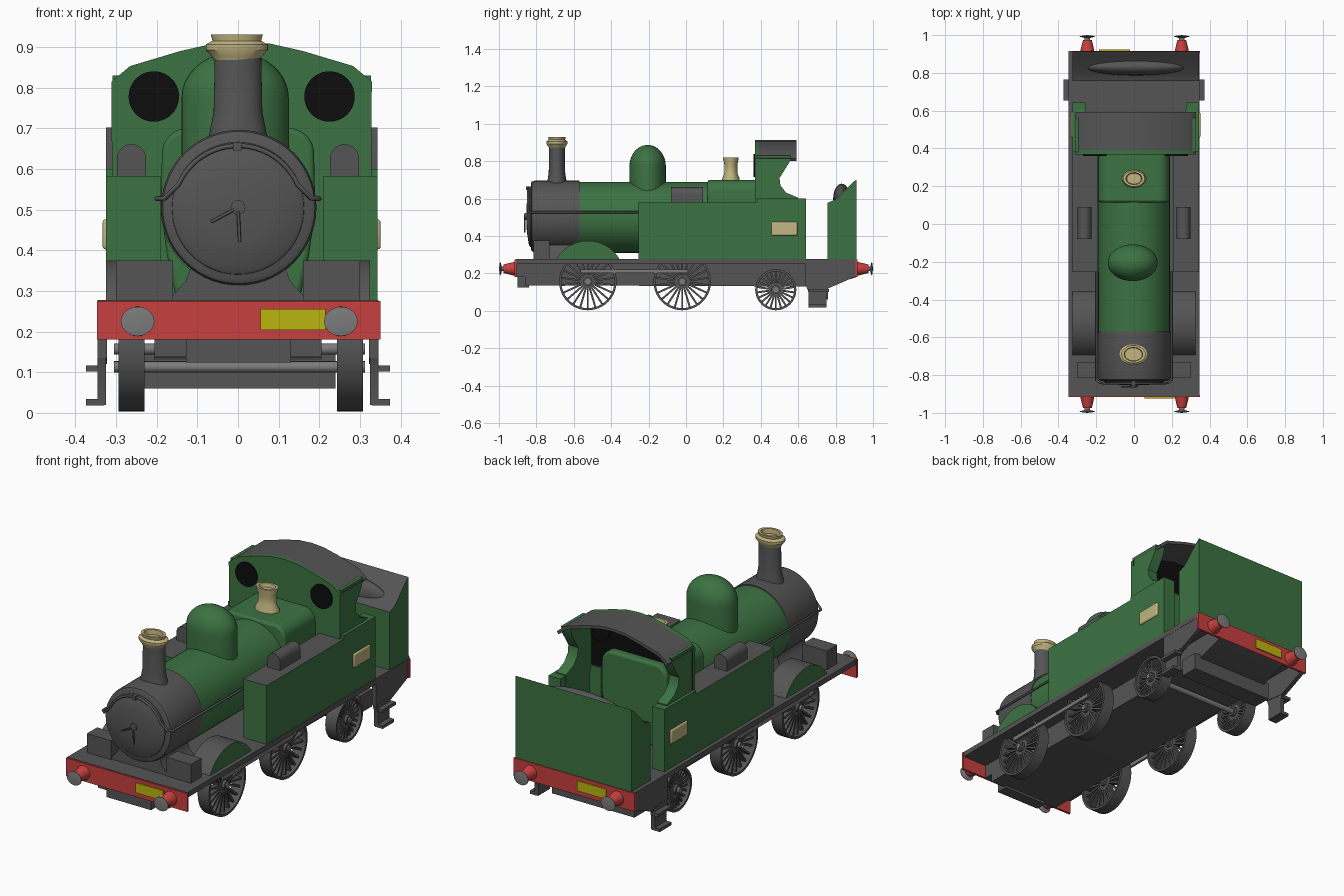
import bpy, bmesh
from math import sin, cos, pi, radians
from mathutils import Matrix

cube = bpy.data.objects.get("Cube")
if cube:
    bpy.data.objects.remove(cube)


def material(name, r, g, b):
    m = bpy.data.materials.new(name)
    m.use_nodes = True
    m.diffuse_color = (r, g, b, 1)
    m.node_tree.nodes["Principled BSDF"].inputs["Base Color"].default_value = (r, g, b, 1)
    return m


GREEN = material("green paint", 0.045, 0.17, 0.055)
GREY = material("dark grey", 0.09, 0.09, 0.09)
STEEL = material("steel", 0.2, 0.2, 0.2)
RED = material("red", 0.57, 0.05, 0.05)
BRASS = material("pale brass", 0.54, 0.46, 0.22)
YELLOW = material("yellow", 0.5, 0.46, 0.005)
BLACK = material("black", 0.004, 0.004, 0.004)
CX = 0.009  # sideways shift of the cab and tanks


def finish(name, bm, mat, second=None, rule=None, bevel=0):
    bmesh.ops.recalc_face_normals(bm, faces=bm.faces)
    mesh = bpy.data.meshes.new(name)
    mesh.materials.append(mat)
    if second:
        mesh.materials.append(second)
        for f in bm.faces:
            f.material_index = int(rule(f))
    bm.to_mesh(mesh)
    bm.free()
    ob = bpy.data.objects.new(name, mesh)
    bpy.context.collection.objects.link(ob)
    bpy.ops.object.select_all(action='DESELECT')
    ob.select_set(True)
    bpy.context.view_layer.objects.active = ob
    bpy.ops.object.shade_smooth_by_angle(angle=radians(35))
    if bevel:
        mod = ob.modifiers.new("soft edges", 'BEVEL')
        mod.width, mod.segments = bevel, 3
    return ob


def prism(name, pts, axis, a, b, mat, **kw):
    """Extrude a (y,z) profile along x, or an (x,z) profile along y."""
    bm = bmesh.new()
    put = (lambda p, d: (d, p[0], p[1])) if axis == 'x' else (lambda p, d: (p[0], d, p[1]))
    ends = [[bm.verts.new(put(p, d)) for p in pts] for d in (a, b)]
    for e in ends:
        bm.faces.new(e)
    for i in range(len(pts)):
        j = (i + 1) % len(pts)
        bm.faces.new((ends[0][i], ends[0][j], ends[1][j], ends[1][i]))
    return finish(name, bm, mat, **kw)


def box(name, x, y, z, mat, **kw):
    return prism(name, [(y[0], z[0]), (y[1], z[0]), (y[1], z[1]), (y[0], z[1])], 'x', x[0], x[1], mat, **kw)


def lathe(name, profile, loc, mat, rot=None, scale=(1, 1, 1), steps=40, **kw):
    """Turn a (radius, height) profile about z, then scale, rotate and place it."""
    bm = bmesh.new()
    vs = [bm.verts.new((r, 0, h)) for r, h in profile]
    es = [bm.edges.new(p) for p in zip(vs, vs[1:])]
    bmesh.ops.spin(bm, geom=vs + es, cent=(0, 0, 0), axis=(0, 0, 1), angle=2 * pi, steps=steps)
    bmesh.ops.remove_doubles(bm, verts=bm.verts, dist=1e-5)
    m = Matrix.Translation(loc) @ (rot or Matrix()) @ Matrix.Diagonal((*scale, 1))
    bm.transform(m)
    return finish(name, bm, mat, **kw)


def rod(name, pts, r, mat):
    cu = bpy.data.curves.new(name, 'CURVE')
    cu.dimensions, cu.bevel_depth, cu.bevel_resolution, cu.use_fill_caps = '3D', r, 2, True
    sp = cu.splines.new('POLY')
    sp.points.add(len(pts) - 1)
    for p, c in zip(sp.points, pts):
        p.co = (*c, 1)
    cu.materials.append(mat)
    bpy.context.collection.objects.link(bpy.data.objects.new(name, cu))


def arc(cx, cz, r, a0, a1, n):
    return [(cx + r * cos(radians(a0 + (a1 - a0) * i / n)),
             cz + r * sin(radians(a0 + (a1 - a0) * i / n))) for i in range(n + 1)]


FRONT = Matrix.Rotation(pi / 2, 4, 'X')   # local z points forward (-y)
BACK = Matrix.Rotation(-pi / 2, 4, 'X')
SIDE = Matrix.Rotation(pi / 2, 4, 'Y')    # local z points along +x

# Underframe
box("footplate", (-.346, .346), (-.91, .91), (.25, .277), GREY)
prism("main_frame", [(-.91, .26), (-.91, .18), (-.86, .18), (-.86, .137), (.75, .13), (.91, .18), (.91, .26)],
      'x', -.205, .205, GREY)
box("front_frame_block", (-.128, .13), (-.9, -.84), (.124, .2), GREY)
box("rear_tray", (-.235, .24), (.66, .76), (.06, .15), GREY)

# Buffer beams, buffers and beam plates
for end, s, rot in (("front", -1, FRONT), ("rear", 1, BACK)):
    box(end + "_buffer_beam", (-.347, .35), sorted((s * .905, s * .917)), (.18, .275), RED)
    px = (.055, .215) if s < 0 else (-.185, -.02)
    box(end + "_beam_plate", px, sorted((s * .916, s * .923)), (.204, .256), YELLOW)
    for x in (-.247, .253):
        lathe(end + "_buffer_housing", [(0, 0), (.037, 0), (.034, .015), (.023, .06), (0, .06)],
              (x, s * .915, .225), RED, rot, steps=24)
        lathe(end + "_buffer_head", [(0, .05), (.013, .05), (.013, .07), (.036, .077), (.036, .08), (0, .085)],
              (x, s * .915, .225), STEEL, rot, (1.15, 1, 1), 24)


# Spoked wheels and axles
def wheel(x, y, r):
    bm = bmesh.new()
    ring = [(r - .012, -.032), (r, -.032), (r, .032), (r - .012, .032), (r - .012, -.032)]
    vs = [bm.verts.new((a, 0, h)) for a, h in ring]
    es = [bm.edges.new(p) for p in zip(vs, vs[1:])]
    bmesh.ops.spin(bm, geom=vs + es, cent=(0, 0, 0), axis=(0, 0, 1), angle=2 * pi, steps=40)
    bmesh.ops.remove_doubles(bm, verts=bm.verts, dist=1e-5)
    bmesh.ops.create_cone(bm, cap_ends=True, segments=20, radius1=.024, radius2=.024, depth=.06)
    for i in range(22):
        m = Matrix.Rotation(2 * pi * i / 22, 4, 'Z') @ Matrix.Translation((r / 2, 0, 0)) \
            @ Matrix.Diagonal((r - .015, .01, .03, 1))
        bmesh.ops.create_cube(bm, size=1, matrix=m)
    bm.transform(Matrix.Translation((x, y, r + .003)) @ SIDE)
    finish("wheel", bm, GREY)


for y, r in ((-.525, .154), (-.02, .154), (.48, .11)):
    for x in (-.262, .275):
        wheel(x, y, r)
    lathe("axle", [(0, -.305), (.014, -.305), (.014, .312), (0, .312)], (0, y, r + .003), STEEL, SIDE, steps=16)

# Parts that stand on both sides
for s in (-1, 1):
    def span(a, b, c=0):
        return sorted((c + s * a, c + s * b))

    box("coupling_rod", span(.3, .312), (-.565, .01), (.202, .222), STEEL)

    # Rear valance and footsteps
    prism("rear_valance", [(.64, .26), (.64, .135), (.76, .12), (.91, .185), (.91, .26)],
          'x', *span(.322, .345), GREY)
    prism("step_hanger", [(.64, .14), (.655, .1), (.655, .02), (.75, .02), (.75, .1), (.77, .14)],
          'x', *span(.325, .346), GREY)
    box("upper_step", span(.33, .374), (.655, .765), (.102, .117), GREY)
    box("lower_step", span(.33, .374), (.655, .75), (.018, .034), GREY)

    # Splasher with a green face and grey top
    prism("splasher", arc(-.525, .18, .195, 30, 150, 20), 'x', *span(.2, .325), GREY,
          second=GREEN, rule=lambda f: abs(f.normal.x) > .5)
    box("front_sandbox", span(.16, .3), (-.815, -.73), (.27, .375), GREY)

    # Side tank, filler and cab side
    box("side_tank", span(.2, .334, CX), (-.255, .4), (.27, .582), GREEN,
        second=GREY, rule=lambda f: f.normal.z > .5)
    prism("tank_filler", [(.226, .57)] + arc(.262, .625, .036, 180, 0, 12) + [(.298, .57)]
          if s > 0 else [(-.298, .57)] + arc(-.262, .625, .036, 180, 0, 12) + [(-.226, .57)],
          'y', -.08, .09, GREY)
    box("cab_lower_side", span(.265, .334, CX), (.38, .642), (.27, .6), GREEN)
    prism("cab_upper_side", [(.38, .55), (.6, .55), (.6, .605), (.535, .632), (.505, .67), (.5, .71),
                             (.553, .795), (.56, .83), (.38, .83)],
          'x', *span(.262, .318, CX), GREEN)
    box("number_plate", span(.325, .342, CX), (.456, .595), (.402, .476), BRASS, bevel=.008)
    lathe("cab_window", [(0, 0), (.062, 0), (.062, .035), (0, .035)],
          (CX + s * .216, .396, .778), BLACK, FRONT)

# Smokebox, saddle and door
CZ = .505
lathe("smokebox", [(0, 0), (.191, 0), (.191, .24), (.187, .254), (.176, .26), (0, .26)],
      (.002, -.57, CZ), GREY, FRONT, steps=56)
lathe("smokebox_door", [(.164, 0), (.162, .008), (.15, .015), (.08, .026), (0, .03)],
      (0, -.825, CZ - .002), GREY, FRONT, steps=48)
lathe("door_boss", [(0, 0), (.018, 0), (.018, .014), (0, .016)], (0, -.85, CZ), GREY, FRONT, steps=20)
rod("door_handle_long", [(0, -.862, CZ), (.004, -.862, .42)], .004, GREY)
rod("door_handle_short", [(0, -.862, CZ), (-.066, -.862, .47)], .004, GREY)
box("lamp_bracket", (-.012, .008), (-.855, -.825), (.645, .665), GREY)
saddle = [(.178, .27), (.155, .295), (.128, .325), (.115, .36), (.115, .42)]
prism("smokebox_saddle", saddle + [(-x, z) for x, z in reversed(saddle)], 'y', -.81, -.58, GREY)

# Boiler and firebox
lathe("boiler", [(0, 0), (.19, 0), (.19, .73), (0, .73)], (0, .15, .5), GREEN, FRONT, steps=48)
half = [(.15, .27), (.175, .39), (.19, .5)] + arc(.125, .638, .062, 0, 90, 8)
prism("firebox", half + [(-x, z) for x, z in reversed(half)], 'y', .115, .43, GREEN, bevel=.012)

# Handrail along the boiler and over the door
rail = [(.2, -.25, .527), (.2, -.825, .527), (.18, -.842, .528)]
over = [(x, -.845, z) for x, z in arc(0, .497, .16, 24, 156, 24)]
rod("handrail", rail + over + [(-x, y, z) for x, y, z in reversed(rail)], .006, GREY)

# Chimney, dome and safety valve, wider across than along
WIDE = (1.36, 1, 1)
lathe("chimney", [(.055, .66), (.05, .7), (.044, .74), (.042, .875), (0, .875)], (0, -.69, 0), GREY, scale=WIDE)
lathe("chimney_cap", [(.042, .868), (.045, .876), (.056, .893), (.056, .906), (.044, .915), (.047, .93),
                      (.036, .93), (.034, .905), (0, .905)], (-.003, -.69, 0), BRASS, scale=WIDE)
lathe("dome", [(.097, .6)] + [(.097 * cos(a * pi / 20), .775 + .112 * sin(a * pi / 20)) for a in range(11)],
      (-.007, -.205, 0), GREEN, scale=WIDE)
lathe("safety_valve", [(.047, .69), (.046, .71), (.035, .735), (.034, .78), (.042, .815), (.042, .82),
                       (.032, .82), (.028, .8), (0, .8)], (0, .24, 0), BRASS, scale=WIDE)

# Cab front and curved roof
crown = [(.32, .815), (.274, .853), (.15, .89), (.07, .908)]
roof = [(CX + x, z) for x, z in crown] + [(CX, .913)] + [(CX - x, z) for x, z in reversed(crown)]
prism("cab_front", [(CX + .318, .27)] + roof + [(CX - .318, .27)], 'y', .368, .39, GREEN,
      second=BLACK, rule=lambda f: f.normal.y > .9)
prism("cab_roof", roof + [(CX + (x - CX) * .97, z - .014) for x, z in reversed(roof)], 'y', .38, .592, GREY)

# Bunker with coal
prism("bunker", [(.757, .27), (.757, .578), (.8, .595), (.895, .69), (.912, .702), (.912, .27)],
      'x', CX - .334, CX + .334, GREEN, second=GREY, rule=lambda f: f.normal.z > .3)
lathe("coal_heap", [(cos(a * pi / 20), sin(a * pi / 20)) for a in range(-10, 11)],
      (CX, .832, .6), GREY, scale=(.265, .045, .08))
